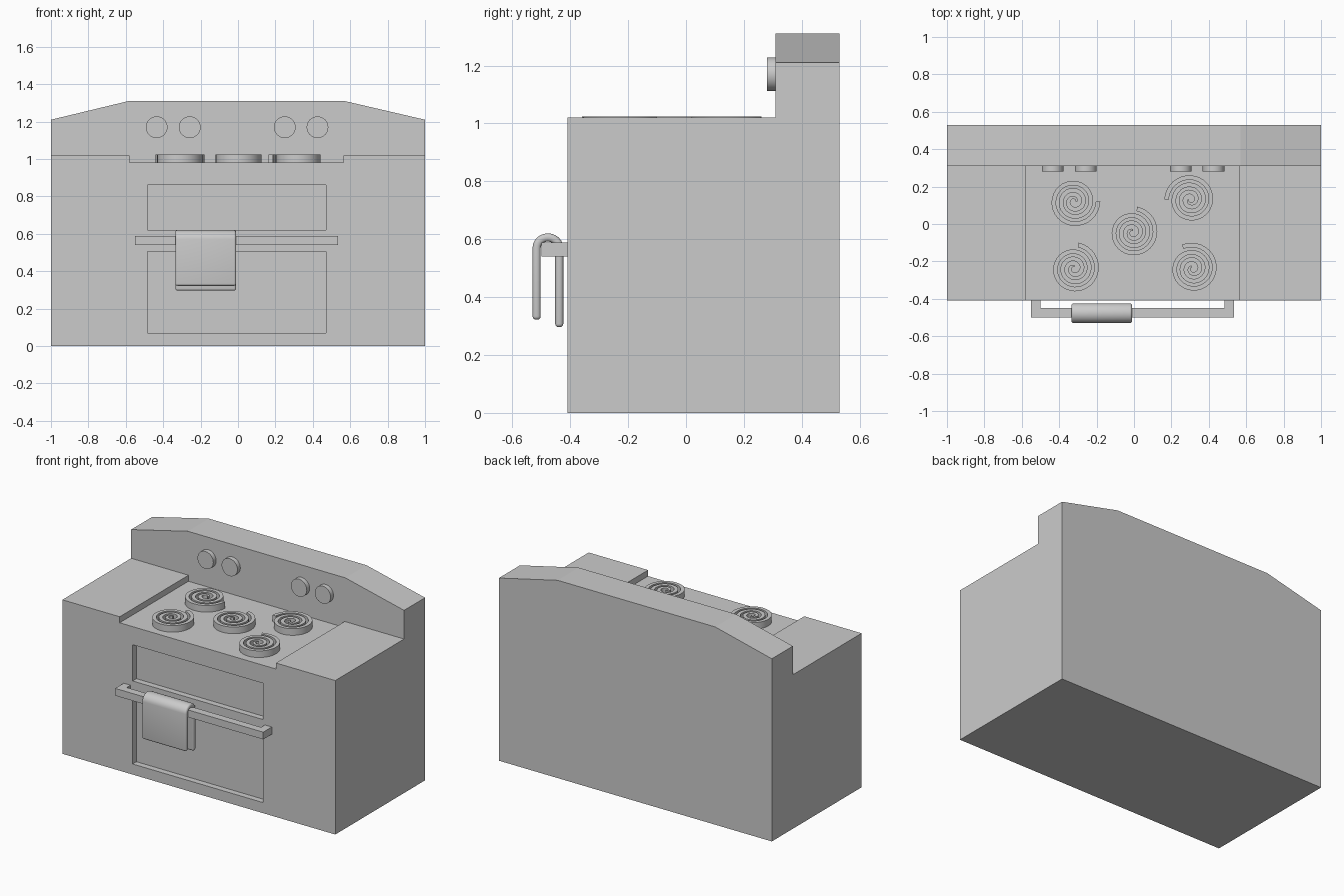
import bpy, bmesh
from math import cos, sin, pi, radians, tau

if "Cube" in bpy.data.objects:
    bpy.data.objects.remove(bpy.data.objects["Cube"])


def new_object(name, bm):
    bmesh.ops.recalc_face_normals(bm, faces=bm.faces)
    me = bpy.data.meshes.new(name)
    bm.to_mesh(me)
    bm.free()
    ob = bpy.data.objects.new(name, me)
    bpy.context.collection.objects.link(ob)
    return ob


def activate(ob):
    bpy.ops.object.select_all(action='DESELECT')
    ob.select_set(True)
    bpy.context.view_layer.objects.active = ob


def prism(name, pts, vec):
    """Extrude a closed 3D outline along vec."""
    bm = bmesh.new()
    face = bm.faces.new([bm.verts.new(p) for p in pts])
    ext = bmesh.ops.extrude_face_region(bm, geom=[face])["geom"]
    bmesh.ops.translate(bm, vec=vec, verts=[v for v in ext if isinstance(v, bmesh.types.BMVert)])
    # keep the starting cap so the solid is closed
    if not face.is_valid or len(bm.faces) < len(pts) + 2:
        bm.verts.ensure_lookup_table()
        bm.faces.new([bm.verts[i] for i in range(len(pts))])
    return new_object(name, bm)


def box(name, x0, x1, y0, y1, z0, z1):
    return prism(name, [(x0, y0, z0), (x1, y0, z0), (x1, y1, z0), (x0, y1, z0)], (0, 0, z1 - z0))


def cut(ob, cutter):
    cutter.hide_render = True
    m = ob.modifiers.new("cut", 'BOOLEAN')
    m.operation, m.solver, m.object = 'DIFFERENCE', 'EXACT', cutter
    activate(ob)
    bpy.ops.object.modifier_apply(modifier=m.name)
    bpy.data.objects.remove(cutter)


# Stove body with backsplash, cut from one prism
FRONT = -0.41
outline = [(-1, 0), (1, 0), (1, 1.21), (0.57, 1.31), (-0.585, 1.31), (-1, 1.21)]
body = prism("stove_body", [(x, FRONT, z) for x, z in outline], (0, 0.94, 0))
cut(body, box("counter_cut", -2, 2, -1, 0.31, 1.02, 2))
cut(body, box("cooktop_cut", -0.58, 0.565, -1, 0.31, 0.98, 1.5))
for z0, z1 in ((0.62, 0.86), (0.07, 0.505)):
    cut(body, box("panel_cut", -0.485, 0.47, -1, FRONT + 0.04, z0, z1))


# Spiral burners
def burner(name, cx, cy, end_angle, turns=3.0, r0=0.012, r1=0.128, w=0.024):
    n = int(turns * 32)
    bm = bmesh.new()
    rings = []
    for i in range(n + 1):
        t = i / n
        a = end_angle - (1 - t) * turns * tau
        r = r0 + (r1 - r0) * t
        half = w / 2 * min(1, 0.4 + 3 * t)
        rings.append([bm.verts.new((cx + (r + d) * cos(a), cy + (r + d) * sin(a), z))
                      for d, z in ((-half, 0.979), (half, 0.979), (half, 1.024), (-half, 1.024))])
    for a, b in zip(rings, rings[1:]):
        for k in range(4):
            bm.faces.new((a[k], a[(k + 1) % 4], b[(k + 1) % 4], b[k]))
    bm.faces.new(rings[0])
    bm.faces.new(rings[-1])
    ob = new_object(name, bm)
    activate(ob)
    bpy.ops.object.shade_smooth_by_angle(angle=radians(35))


for i, (x, y, deg) in enumerate([(-0.32, 0.12, 0), (0.302, 0.13, 180), (-0.007, -0.045, 80),
                                 (-0.32, -0.238, 80), (0.314, -0.238, 115)]):
    burner(f"burner_{i + 1}", x, y, radians(deg))

# Control knobs
for i, x in enumerate((-0.435, -0.258, 0.25, 0.425)):
    bpy.ops.mesh.primitive_cylinder_add(vertices=32, radius=0.058, depth=0.032,
                                        location=(x, 0.296, 1.17), rotation=(pi / 2, 0, 0))
    knob = bpy.context.object
    knob.name = f"knob_{i + 1}"
    bpy.ops.object.shade_smooth_by_angle(angle=radians(35))

# Oven handle: bar with two returns to the door
handle = [(-0.55, FRONT), (-0.55, -0.5), (0.535, -0.5), (0.535, FRONT),
          (0.485, FRONT), (0.485, -0.45), (-0.5, -0.45), (-0.5, FRONT)]
prism("oven_handle", [(x, y, 0.54) for x, y in handle], (0, 0, 0.048))

# Towel folded over the handle
path = [(-0.516, 0.322)]
path += [(-0.477 - 0.039 * cos(pi * k / 12), 0.57 + 0.036 * sin(pi * k / 12)) for k in range(13)]
path += [(-0.438, 0.296)]
bm = bmesh.new()
rows = [[bm.verts.new((x, y, z)) for x in (-0.335, -0.01)] for y, z in path]
for a, b in zip(rows, rows[1:]):
    bm.faces.new((a[0], a[1], b[1], b[0]))
towel = new_object("towel", bm)
solid = towel.modifiers.new("thickness", 'SOLIDIFY')
solid.thickness, solid.offset, solid.use_even_offset = 0.028, 0, True
bev = towel.modifiers.new("soft_edges", 'BEVEL')
bev.width, bev.segments, bev.limit_method, bev.angle_limit = 0.012, 4, 'ANGLE', radians(50)
activate(towel)
for m in ("thickness", "soft_edges"):
    bpy.ops.object.modifier_apply(modifier=m)
bpy.ops.object.shade_smooth_by_angle(angle=radians(40))
